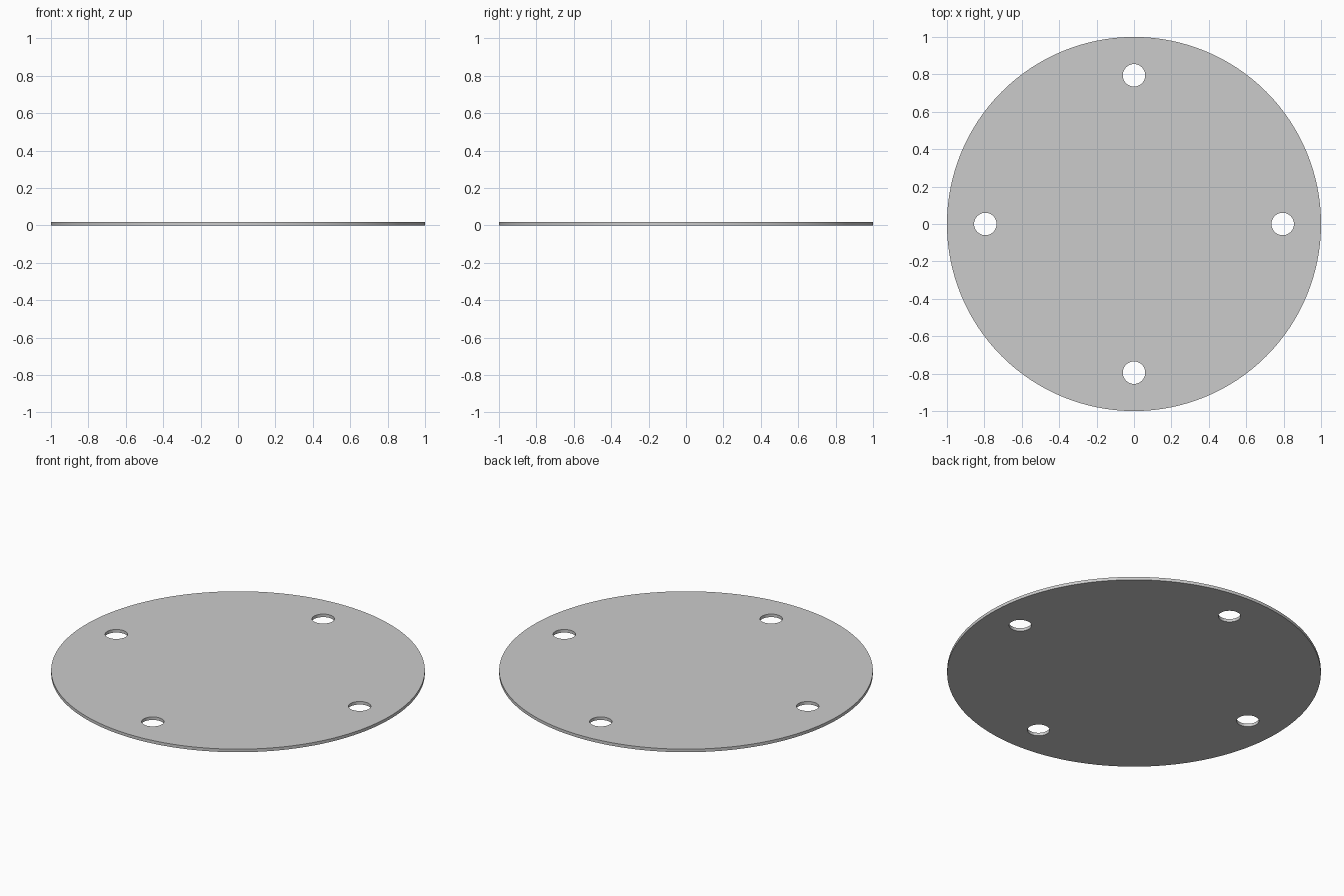
import bpy, bmesh, math
from mathutils import Matrix

if "Cube" in bpy.data.objects:
    bpy.data.objects.remove(bpy.data.objects["Cube"])

RADIUS, THICKNESS = 1.0, 0.018
HOLE_RADIUS, HOLE_OFFSET = 0.06, 0.795

bm = bmesh.new()


def ring(x, y, radius, segments):
    bmesh.ops.create_circle(bm, segments=segments, radius=radius,
                            matrix=Matrix.Translation((x, y, 0)))


# Outline and four bolt holes
ring(0, 0, RADIUS, 128)
for i in range(4):
    a = i * math.pi / 2
    ring(HOLE_OFFSET * math.cos(a), HOLE_OFFSET * math.sin(a), HOLE_RADIUS, 48)

# Fill between the rings, then thicken upward
bmesh.ops.triangle_fill(bm, edges=bm.edges[:], use_beauty=True, normal=(0, 0, 1))
base = bm.faces[:]
out = bmesh.ops.extrude_face_region(bm, geom=base, use_keep_orig=True)
top = [g for g in out["geom"] if isinstance(g, bmesh.types.BMVert)]
bmesh.ops.translate(bm, verts=top, vec=(0, 0, THICKNESS))
bmesh.ops.recalc_face_normals(bm, faces=bm.faces[:])

mesh = bpy.data.meshes.new("round_plate")
bm.to_mesh(mesh)
bm.free()
plate = bpy.data.objects.new("round_plate", mesh)
bpy.context.collection.objects.link(plate)

# Smooth rim and hole walls, sharp edges
bpy.context.view_layer.objects.active = plate
plate.select_set(True)
bpy.ops.object.shade_smooth_by_angle(angle=math.radians(30))
